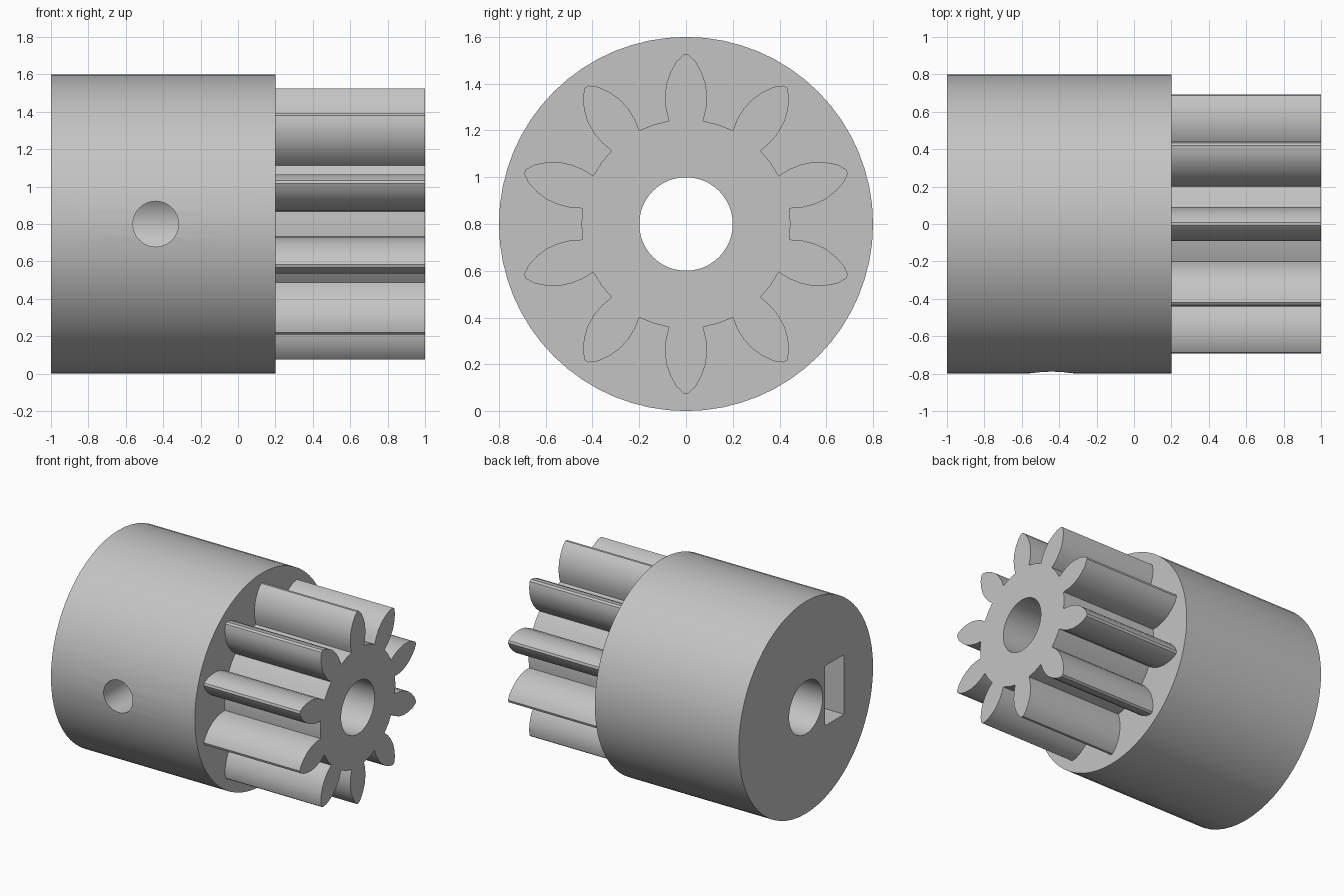
import bpy
import bmesh
from math import cos, sin, pi, radians
from mathutils import Vector

AXIS_Z = 0.8      # height of the shaft axis
TEETH = 10
SCREW_X = -0.44   # position of the set screw along the shaft

if "Cube" in bpy.data.objects:
    bpy.data.objects.remove(bpy.data.objects["Cube"])

grey = bpy.data.materials.new("plain grey")
grey.use_nodes = True
grey.diffuse_color = (0.55, 0.55, 0.55, 1)
grey.node_tree.nodes["Principled BSDF"].inputs["Base Color"].default_value = grey.diffuse_color


def circle(radius, count):
    return [(radius * cos(2 * pi * i / count), radius * sin(2 * pi * i / count))
            for i in range(count)]


def prism(name, profile, start, end, along="x", centre=(0, AXIS_Z)):
    """Extrude a closed profile along x (profile in y, z) or along y (profile in x, z)."""
    def place(a, b, t):
        a, b = a + centre[0], b + centre[1]
        return Vector((t, a, b)) if along == "x" else Vector((a, t, b))

    bm = bmesh.new()
    base = bm.faces.new([bm.verts.new(place(a, b, start)) for a, b in profile])
    made = bmesh.ops.extrude_face_region(bm, geom=[base])["geom"]
    top = [v for v in made if isinstance(v, bmesh.types.BMVert)]
    shift = place(0, 0, end) - place(0, 0, start)
    bmesh.ops.translate(bm, verts=top, vec=shift)
    bmesh.ops.recalc_face_normals(bm, faces=bm.faces)
    mesh = bpy.data.meshes.new(name)
    bm.to_mesh(mesh)
    bm.free()
    mesh.materials.append(grey)
    obj = bpy.data.objects.new(name, mesh)
    bpy.context.collection.objects.link(obj)
    return obj


def activate(obj):
    bpy.ops.object.select_all(action="DESELECT")
    obj.select_set(True)
    bpy.context.view_layer.objects.active = obj


def combine(obj, tool, operation="DIFFERENCE"):
    mod = obj.modifiers.new(operation.lower(), "BOOLEAN")
    mod.operation, mod.object, mod.solver = operation, tool, "EXACT"
    activate(obj)
    bpy.ops.object.modifier_apply(modifier=mod.name)
    bpy.data.objects.remove(tool)


# Gear outline: one half tooth, mirrored and repeated around the shaft
half_tooth = [(0.073, 0.441), (0.086, 0.49), (0.09, 0.545), (0.084, 0.60),
              (0.066, 0.65), (0.041, 0.695), (0.009, 0.725)]
tooth = [(-a, r) for a, r in half_tooth] + [(a, r) for a, r in reversed(half_tooth)]
root_angle = pi / TEETH
tooth.append((0.447 * sin(root_angle), 0.447 * cos(root_angle)))
outline = []
for i in range(TEETH):
    c, s = cos(2 * pi * i / TEETH), sin(2 * pi * i / TEETH)
    outline += [(a * c + r * s, r * c - a * s) for a, r in tooth]

# Gear
gear = prism("gear", outline, 0.2, 1)
combine(gear, prism("gear_bore", circle(0.2, 48), 0, 1.2))

# Hub with shaft bore
hub = prism("hub", circle(0.8, 64), -1, 0.2)
combine(hub, prism("hub_bore", circle(0.2, 48), -1.2, 0.4))

# Set screw hole, from the front into the bore
combine(hub, prism("screw_hole", circle(0.122, 32), -1, -0.1, "y", (SCREW_X, AXIS_Z)))

# Nut trap: slot open at the end face, with a hexagonal inner end
h = 0.225
nut_slot = [(-0.7, -h), (h * 0.577, -h), (h * 1.155, 0), (h * 0.577, h), (-0.7, h)]
combine(hub, prism("nut_slot", nut_slot, -0.455, -0.23, "y", (SCREW_X, AXIS_Z)))

for part in (hub, gear):
    activate(part)
    bpy.ops.object.shade_smooth_by_angle(angle=radians(30))
